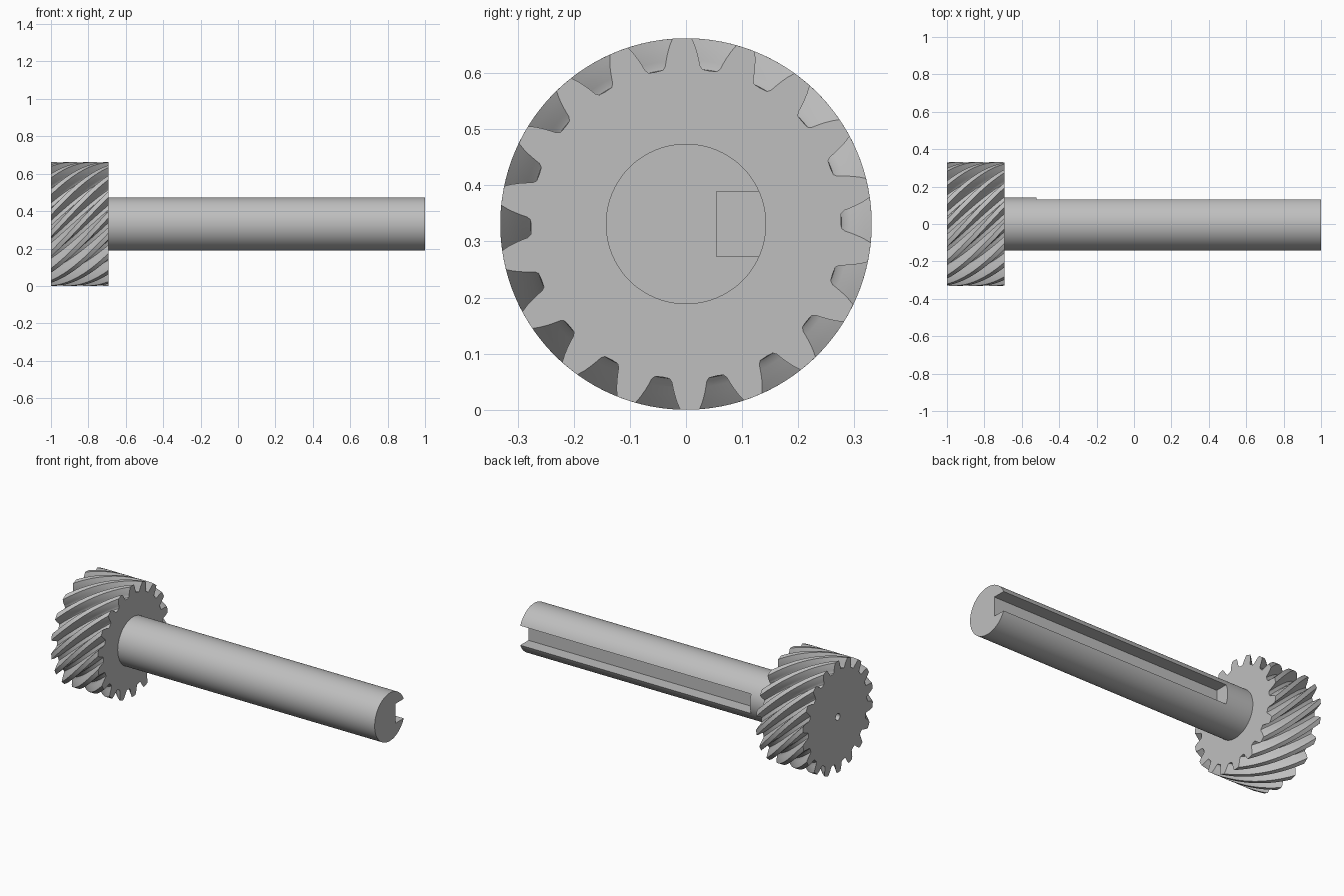
import bpy, bmesh, math
from mathutils import Matrix

cube = bpy.data.objects.get("Cube")
if cube:
    bpy.data.objects.remove(cube, do_unlink=True)

CENTRE_Z = 0.331
GEAR_LEFT, GEAR_RIGHT = -1.0, -0.692
SHAFT_R = 0.143
TEETH = 18

steel = bpy.data.materials.new("grey steel")
steel.use_nodes = True
colour = (0.52, 0.52, 0.52, 1)
steel.diffuse_color = colour
steel.node_tree.nodes["Principled BSDF"].inputs["Base Color"].default_value = colour


def make_object(name, bm):
    bmesh.ops.recalc_face_normals(bm, faces=bm.faces)
    mesh = bpy.data.meshes.new(name)
    bm.to_mesh(mesh)
    bm.free()
    mesh.materials.append(steel)
    obj = bpy.data.objects.new(name, mesh)
    bpy.context.collection.objects.link(obj)
    return obj


def smooth(obj):
    bpy.ops.object.select_all(action='DESELECT')
    obj.select_set(True)
    bpy.context.view_layer.objects.active = obj
    bpy.ops.object.shade_smooth_by_angle(angle=math.radians(28))


def bridge(bm, a, b):
    n = len(a)
    for i in range(n):
        j = (i + 1) % n
        bm.faces.new((a[i], a[j], b[j], b[i]))


# Helical gear: one tooth profile (radius, half angle in degrees), repeated and twisted
flank = [(0.277, 7.3), (0.283, 6.3), (0.292, 5.8), (0.305, 5.0), (0.318, 4.1), (0.331, 3.0)]
tooth = [(0.276, -10)] + [(r, -a) for r, a in flank] + [(0.331, 0)]
tooth += [(r, a) for r, a in reversed(flank)]
pitch = 360 / TEETH
outline = [(r, math.radians(a + (k + 0.5) * pitch + 1.2))
           for k in range(TEETH) for r, a in tooth]


def ring(bm, x, points, turn):
    return [bm.verts.new((x, r * math.cos(a + turn), CENTRE_Z + r * math.sin(a + turn)))
            for r, a in points]


bm = bmesh.new()
steps = 24
width = GEAR_RIGHT - GEAR_LEFT
twist = width / 0.306
rings = []
for i in range(steps + 1):
    t = i / steps
    rings.append(ring(bm, GEAR_LEFT + width * t, outline, twist * (1 - t)))
for a, b in zip(rings, rings[1:]):
    bridge(bm, a, b)

# Small centre bore, joined to the outline by the two end faces
bore = [(0.02, a) for r, a in outline]
bore_left = ring(bm, GEAR_LEFT, bore, twist)
bore_right = ring(bm, GEAR_RIGHT, bore, 0)
bridge(bm, rings[0], bore_left)
bridge(bm, rings[-1], bore_right)
bore_start = ring(bm, GEAR_LEFT, bore, 0)
bridge(bm, bore_start, bore_right)
bmesh.ops.remove_doubles(bm, verts=bm.verts, dist=0.00001)
gear = make_object("helical_gear", bm)
smooth(gear)

# Round shaft
bm = bmesh.new()
length = 1 - GEAR_RIGHT
place = Matrix.Translation((GEAR_RIGHT + length / 2, 0, CENTRE_Z)) @ Matrix.Rotation(math.pi / 2, 4, 'Y')
bmesh.ops.create_cone(bm, cap_ends=True, segments=64, radius1=SHAFT_R, radius2=SHAFT_R,
                      depth=length, matrix=place)
shaft = make_object("shaft", bm)

# Keyway cut along the back of the shaft, open at the free end
bm = bmesh.new()
key_start, key_end = -0.52, 1.1
place = Matrix.Translation(((key_start + key_end) / 2, 0.154, CENTRE_Z)) @ Matrix.Diagonal(
    (key_end - key_start, 0.2, 0.116, 1))
bmesh.ops.create_cube(bm, size=1, matrix=place)
cutter = make_object("keyway_cutter", bm)
cutter.hide_render = True

cut = shaft.modifiers.new("keyway", 'BOOLEAN')
cut.operation = 'DIFFERENCE'
cut.solver = 'EXACT'
cut.object = cutter
bpy.ops.object.select_all(action='DESELECT')
shaft.select_set(True)
bpy.context.view_layer.objects.active = shaft
bpy.ops.object.modifier_apply(modifier=cut.name)
bpy.data.objects.remove(cutter, do_unlink=True)
smooth(shaft)
